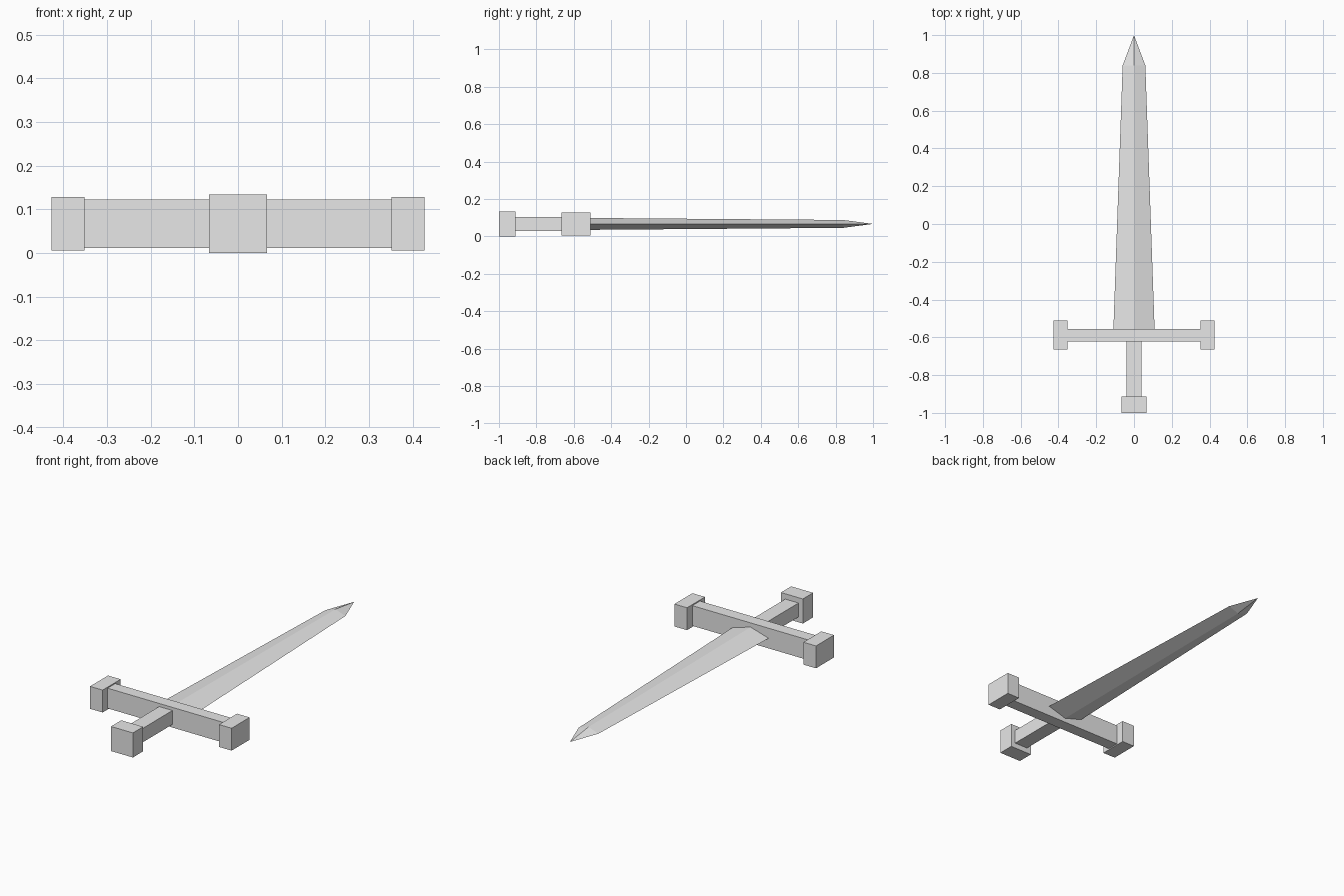
import bpy
import bmesh

cube = bpy.data.objects.get("Cube")
if cube:
    bpy.data.objects.remove(cube, do_unlink=True)

MID_Z = 0.067  # the whole sword is symmetric about this height

grey = bpy.data.materials.new("plain_grey")
grey.use_nodes = True
grey.diffuse_color = (0.8, 0.8, 0.8, 1)
grey.node_tree.nodes["Principled BSDF"].inputs["Base Color"].default_value = grey.diffuse_color


def finish(name, bm):
    bmesh.ops.recalc_face_normals(bm, faces=bm.faces)
    mesh = bpy.data.meshes.new(name)
    bm.to_mesh(mesh)
    bm.free()
    mesh.materials.append(grey)
    obj = bpy.data.objects.new(name, mesh)
    bpy.context.collection.objects.link(obj)
    return obj


def block(name, x0, x1, y0, y1, half_z):
    """Box between two x and two y limits, centred on the middle height."""
    bm = bmesh.new()
    bmesh.ops.create_cube(bm, size=1)
    for v in bm.verts:
        v.co = ((x0 + x1) / 2 + v.co.x * (x1 - x0),
                (y0 + y1) / 2 + v.co.y * (y1 - y0),
                MID_Z + v.co.z * 2 * half_z)
    return finish(name, bm)


# Hilt
block("pommel", -0.066, 0.066, -1.0, -0.912, 0.067)
block("grip", -0.04, 0.04, -0.912, -0.62, 0.038)
block("crossguard", -0.352, 0.352, -0.622, -0.556, 0.055)
for side, x0, x1 in (("left", 0.351, 0.427), ("right", -0.427, -0.351)):
    block(side + "_guard_end", x0, x1, -0.665, -0.51, 0.061)

# Blade: diamond cross-sections that taper, then close to a point
bm = bmesh.new()
rings = []
for y, half_x, half_z in ((-0.556, 0.109, 0.032), (0.84, 0.06, 0.021)):
    rings.append([bm.verts.new((sx * half_x, y, MID_Z + sz * half_z))
                  for sx, sz in ((1, 0), (0, 1), (-1, 0), (0, -1))])
tip = bm.verts.new((0, 1.0, MID_Z))
base, shoulder = rings
bm.faces.new(base)
for i in range(4):
    j = (i + 1) % 4
    bm.faces.new((base[i], base[j], shoulder[j], shoulder[i]))
    bm.faces.new((shoulder[i], shoulder[j], tip))
finish("blade", bm)
